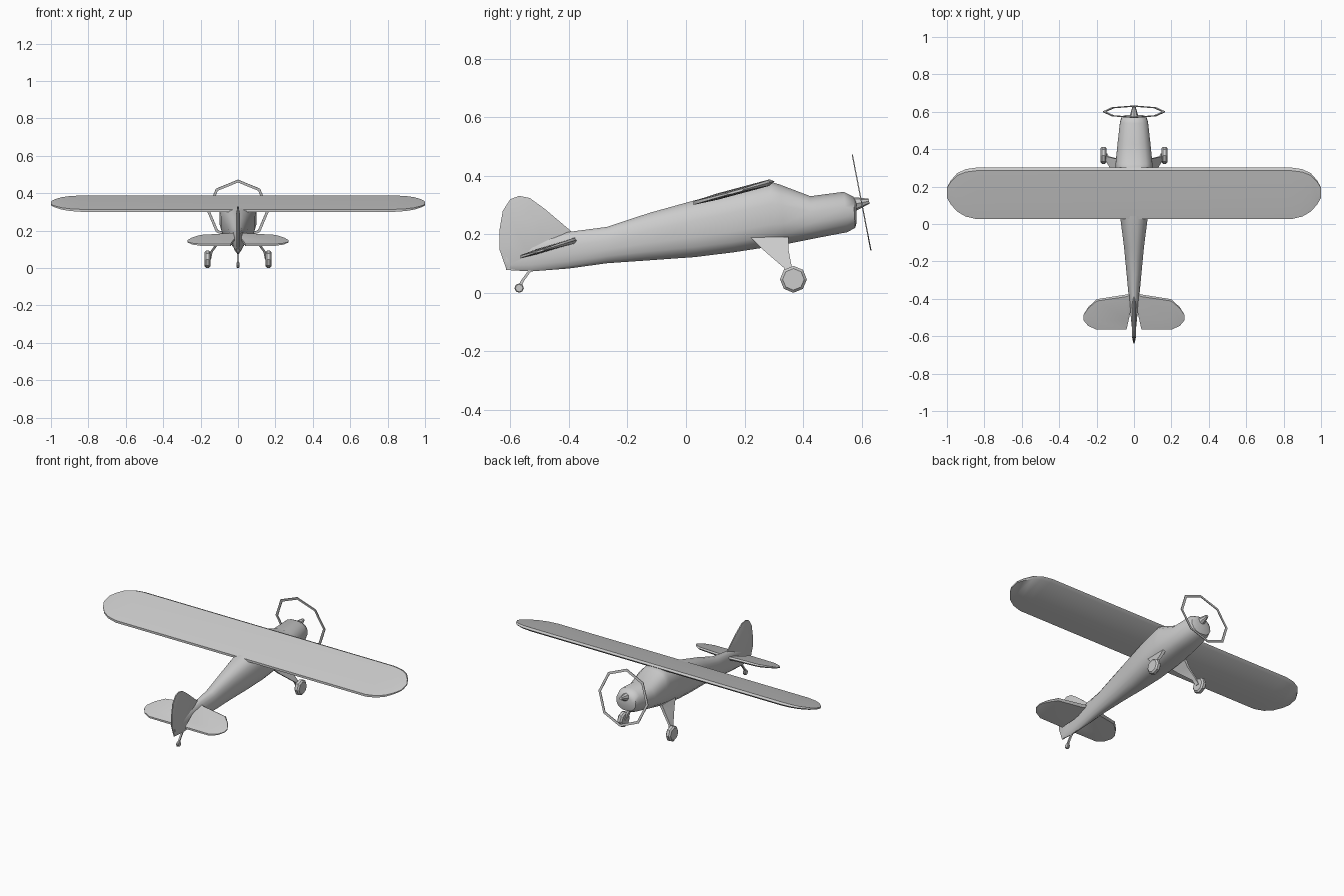
import bpy, bmesh
from math import sin, cos, pi, radians, copysign
from mathutils import Vector

if "Cube" in bpy.data.objects:
    bpy.data.objects.remove(bpy.data.objects["Cube"])


def loft(name, rings, closed=False, angle=30):
    """Skin a list of equal-length point rings into a solid."""
    bm = bmesh.new()
    vs = [[bm.verts.new(p) for p in r] for r in rings]
    n = len(vs[0])
    pairs = list(zip(vs, vs[1:])) + ([(vs[-1], vs[0])] if closed else [])
    for a, b in pairs:
        for i in range(n):
            j = (i + 1) % n
            bm.faces.new((a[i], a[j], b[j], b[i]))
    if not closed:
        bm.faces.new(vs[0])
        bm.faces.new(vs[-1])
    bmesh.ops.recalc_face_normals(bm, faces=bm.faces)
    me = bpy.data.meshes.new(name)
    bm.to_mesh(me)
    bm.free()
    ob = bpy.data.objects.new(name, me)
    bpy.context.collection.objects.link(ob)
    bpy.ops.object.select_all(action='DESELECT')
    ob.select_set(True)
    bpy.context.view_layer.objects.active = ob
    bpy.ops.object.shade_smooth_by_angle(angle=radians(angle))
    return ob


def body_ring(y, z0, z1, w, e, lean=0.0, n=16):
    """Rounded-box cross-section; lean shifts the top of the ring along y."""
    pts = []
    for k in range(n):
        a = 2 * pi * (k + 0.5) / n
        c, s = cos(a), sin(a)
        px = copysign(abs(c) ** (2 / e), c)
        pz = copysign(abs(s) ** (2 / e), s)
        pz /= sin(2 * pi * (n / 4 - 0.5) / n) ** (2 / e)
        pts.append((w * px, y + lean * pz, (z0 + z1) / 2 + (z1 - z0) / 2 * pz))
    return pts


def panel(name, stations, plane, thick):
    """Flat sloped wing from half-span stations (x, leading y, trailing y, thickness factor)."""
    full = [(-x, l, t, f) for x, l, t, f in reversed(stations) if x > 0] + stations
    rings = []
    for x, l, t, f in full:
        d = l - t
        h = thick * f / 2
        sec = [(l, 0), (l - .06 * d, h), (t + .3 * d, h), (t, h * .6),
               (t, -h * .6), (t + .3 * d, -h), (l - .06 * d, -h)]
        rings.append([(x, y, plane(y) + o) for y, o in sec])
    return loft(name, rings)


# Fuselage: y, bottom, top, half width, squareness, lean
loft("fuselage", [body_ring(*s) for s in [
    (-.615, .078, .150, .006, 2, 0),
    (-.53, .073, .175, .014, 2, 0),
    (-.40, .083, .208, .028, 2.2, 0),
    (-.27, .101, .225, .040, 2.3, 0),
    (-.125, .111, .273, .054, 2.4, 0),
    (.03, .122, .316, .074, 2.6, 0),
    (.16, .138, .345, .092, 2.8, 0),
    (.29, .158, .379, .100, 2.8, 0),
    (.33, .166, .370, .099, 2.8, -.01),
    (.425, .183, .330, .090, 2.5, 0),
    (.545, .207, .345, .076, 2.3, -.006),
    (.575, .222, .328, .066, 2.2, -.003),
    (.583, .240, .308, .045, 2, 0)]], angle=45)

# Main wing and tailplane
panel("main_wing", [(0, .302, .026, 1), (.84, .302, .026, 1), (.90, .293, .040, .9),
                    (.945, .272, .066, .75), (.98, .232, .105, .6), (1.0, .195, .14, .4)],
      lambda y: .379 + .268 * (y - .295), .022)
panel("tailplane", [(0, -.37, -.43, 1), (.012, -.37, -.44, 1), (.04, -.377, -.565, 1),
                    (.20, -.402, -.565, .8), (.245, -.445, -.545, .6), (.27, -.485, -.515, .3)],
      lambda y: .171 + .3 * (y + .405), .02)

# Fin and rudder: flat outline, thinner at the rim
outline = [(-.38, .20), (-.483, .287), (-.534, .324), (-.57, .331), (-.60, .32), (-.626, .28),
           (-.638, .21), (-.638, .15), (-.613, .078), (-.53, .075), (-.45, .12)]
mid = Vector((-.54, .19))
rings = []
for x, k in [(-.012, .6), (-.003, 1), (.003, 1), (.012, .6)]:
    pts = [mid + (Vector(p) - mid) * k for p in outline]
    rings.append([(x, p.x, p.y) for p in pts])
loft("tail_fin", rings, angle=20)


def disc(name, center, r, half, n=8):
    """Chamfered wheel with its axle along x."""
    x, y, z = center
    loft(name, [[(x + dx * half, y + r * k * sin(2 * pi * i / n), z + r * k * cos(2 * pi * i / n))
                 for i in range(n)] for dx, k in [(-1, .8), (-.5, 1), (.5, 1), (1, .8)]])


# Main landing gear
for side, s in (("left", -1), ("right", 1)):
    disc(side + "_wheel", (s * .163, .367, .046), .046, .016)
    loft(side + "_gear_leg", [
        [(s * (x - t), a, z), (s * (x - t), b, z), (s * (x + t), b, z), (s * (x + t), a, z)]
        for x, a, b, z, t in [(.075, .22, .35, .19, .010), (.097, .262, .350, .148, .009),
                              (.143, .335, .362, .085, .007), (.150, .355, .378, .045, .006)]])

# Tail wheel and strut
disc("tail_wheel", (0, -.57, .016), .016, .008)
loft("tail_wheel_strut", [[(-.005, y - .005, z), (-.005, y + .006, z), (.005, y + .006, z),
                           (.005, y - .005, z)] for y, z in [(-.57, .02), (-.56, .04), (-.527, .085)]])

# Tilted thrust line shared by spinner and propeller disc
hub = Vector((0, .60, .308))
axis = Vector((0, cos(radians(11)), sin(radians(11))))
up = Vector((0, -sin(radians(11)), cos(radians(11))))
side = Vector((1, 0, 0))


def around(d, r, i, n=8):
    a = 2 * pi * i / n
    return hub + axis * d + r * (side * sin(a) + up * cos(a))


loft("spinner", [[around(d, r, i) for i in range(8)]
                 for d, r in [(-.04, .026), (-.018, .022), (.012, .013), (.026, .009)]])
loft("propeller_ring", [[around(-.002, .152, i), around(-.002, .167, i),
                         around(.002, .167, i), around(.002, .152, i)] for i in range(8)], closed=True)
